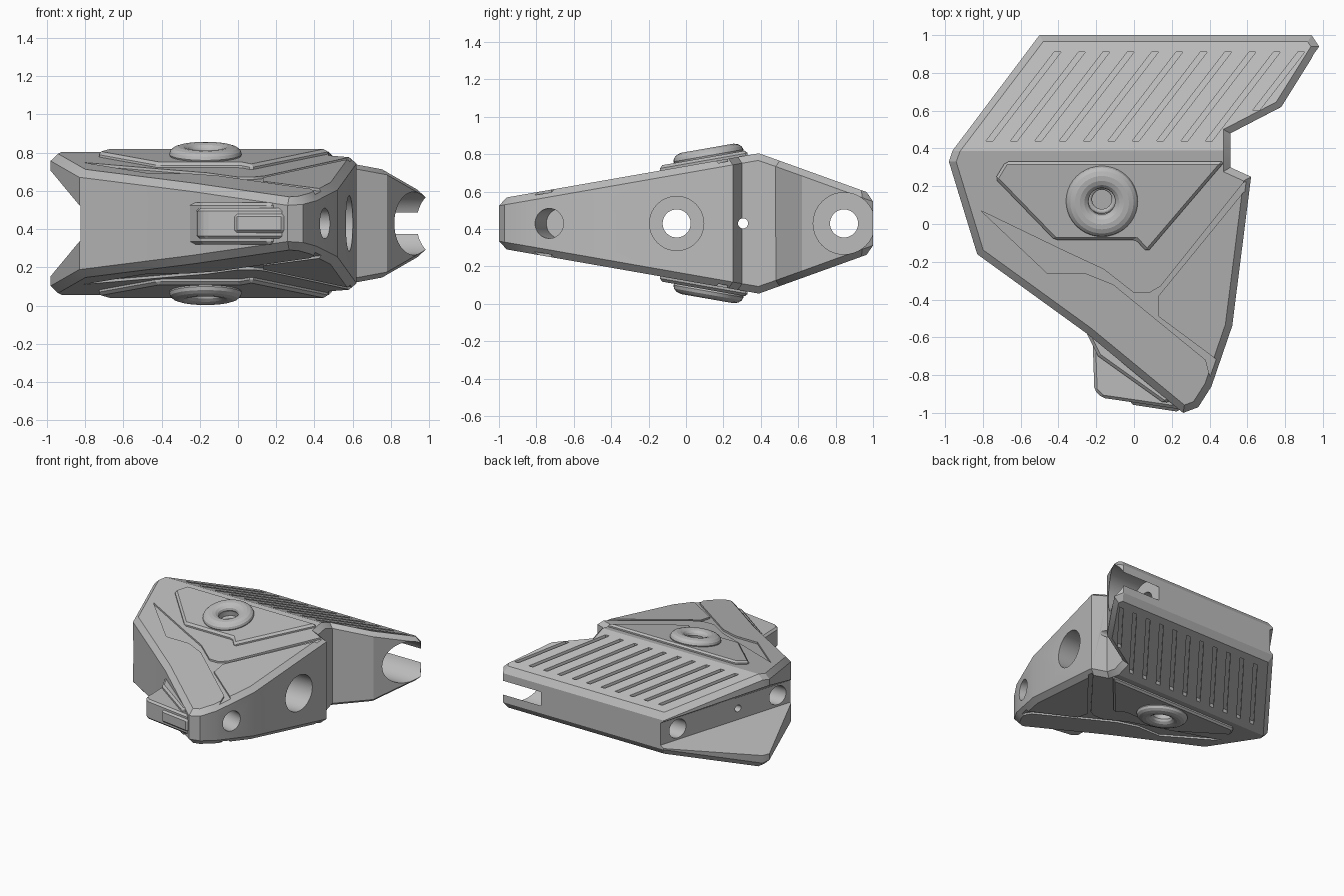
import bpy, bmesh, math
from mathutils import Vector

if "Cube" in bpy.data.objects:
    bpy.data.objects.remove(bpy.data.objects["Cube"])

MID = 0.43          # height of the symmetry plane
TILT = math.atan(0.175)

grey = bpy.data.materials.new("plain grey")
grey.use_nodes = True
grey.diffuse_color = (0.5, 0.5, 0.5, 1)
grey.node_tree.nodes["Principled BSDF"].inputs["Base Color"].default_value = (0.5, 0.5, 0.5, 1)


def half(y):
    """Half thickness of the body, thickest at the ridge."""
    return 0.375 - (0.175 * (0.39 - y) if y < 0.39 else 0.36 * (y - 0.39))


def finish(name, bm):
    bmesh.ops.recalc_face_normals(bm, faces=bm.faces)
    mesh = bpy.data.meshes.new(name)
    bm.to_mesh(mesh)
    bm.free()
    ob = bpy.data.objects.new(name, mesh)
    bpy.context.collection.objects.link(ob)
    mesh.materials.append(grey)
    return ob


def prism(name, pts, lo, hi, side=1):
    """Solid over an outline between two height functions of y."""
    bm = bmesh.new()
    low = [bm.verts.new((x, y, MID + side * lo(y))) for x, y in pts]
    top = [bm.verts.new((x, y, MID + side * hi(y))) for x, y in pts]
    bm.faces.new(low[::-1])
    bm.faces.new(top)
    for i in range(len(pts)):
        j = (i + 1) % len(pts)
        bm.faces.new((low[i], low[j], top[j], top[i]))
    return finish(name, bm)


def rod(name, radius, start, direction, length):
    """Cylinder starting at a point and running along a direction."""
    d = Vector(direction).normalized()
    bm = bmesh.new()
    bmesh.ops.create_cone(bm, cap_ends=True, segments=40, radius1=radius,
                          radius2=radius, depth=length)
    bm.transform(d.to_track_quat('Z', 'Y').to_matrix().to_4x4())
    bmesh.ops.translate(bm, verts=bm.verts, vec=Vector(start) + d * length / 2)
    return finish(name, bm)


def apply_mod(ob, kind, **settings):
    mod = ob.modifiers.new(kind.title(), kind)
    for key, value in settings.items():
        setattr(mod, key, value)
    with bpy.context.temp_override(object=ob, active_object=ob):
        bpy.ops.object.modifier_apply(modifier=mod.name)


def boolean(ob, tool, operation='DIFFERENCE', keep=False):
    apply_mod(ob, 'BOOLEAN', operation=operation, object=tool, solver='EXACT')
    if not keep:
        bpy.data.objects.remove(tool)


def smooth(ob):
    bpy.ops.object.select_all(action='DESELECT')
    ob.select_set(True)
    bpy.context.view_layer.objects.active = ob
    bpy.ops.object.shade_smooth_by_angle(angle=math.radians(25))


# Body: outline cut to the wedge-shaped side profile
outline = [(-0.5, 1), (0.94, 1), (0.98, 0.94), (0.78, 0.62), (0.51, 0.48),
           (0.51, 0.3), (0.62, 0.25), (0.52, -0.54), (0.41, -0.86),
           (0.34, -0.97), (0.26, -1), (-0.25, -0.58), (-0.83, -0.16),
           (-0.98, 0.33), (-0.96, 0.39)]
body = prism("body", outline, lambda y: -1, lambda y: 1)
bm = bmesh.new()
profile = [(-1.2, half(-1.2)), (0.39, half(0.39)), (1.2, half(1.2))]
profile += [(y, -h) for y, h in reversed(profile)]
face = bm.faces.new([bm.verts.new((-2, y, MID + h)) for y, h in profile])
ext = bmesh.ops.extrude_face_region(bm, geom=[face])
bmesh.ops.translate(bm, vec=(4, 0, 0),
                    verts=[g for g in ext["geom"] if isinstance(g, bmesh.types.BMVert)])
boolean(body, finish("profile_tool", bm), 'INTERSECT')

# Chamfer where the walls meet the top and bottom
bm = bmesh.new()
bm.from_mesh(body.data)
rim = []
for e in bm.edges:
    if len(e.link_faces) == 2:
        a, b = sorted(abs(f.normal.z) for f in e.link_faces)
        if a < 0.3 and b > 0.8:
            rim.append(e)
bmesh.ops.bevel(bm, geom=rim, offset=0.037, segments=1, affect='EDGES', clamp_overlap=True)
bm.to_mesh(body.data)
bm.free()

# Flared recess along the left-hand end
start, end = Vector((-0.83, -0.19, 0)), Vector((-0.47, 1.0, 0))
along = (end - start).normalized()
out = Vector((-along.y, along.x, 0))
bm = bmesh.new()
for p in (start - along * 0.6, end + along * 0.4):
    for depth, h in ((0, 0.09), (0.6, 0.47)):
        for s in (1, -1):
            bm.verts.new(p + out * depth + Vector((0, 0, MID + s * h)))
bmesh.ops.convex_hull(bm, input=bm.verts)
boolean(body, finish("recess_tool", bm))

# Cross bores with counterbores, and the blind nose bore
for radius, x, y in ((0.075, -1.5, -0.05), (0.145, 0.3, -0.05), (0.075, -1.5, 0.845),
                     (0.165, 0.6, 0.845), (0.027, -1.5, 0.305)):
    boolean(body, rod("bore_tool", radius, (x, y, MID), (1, 0, 0), 3))
boolean(body, rod("bore_tool", 0.08, (0.25, -0.67, MID), (1, -0.3, 0), 1))

channel = [(-0.81, 0.07), (-0.46, -0.26), (-0.26, -0.26), (-0.11, -0.32),
           (0.38, -0.72), (0.41, -0.84), (0.5, -0.84), (0.44, -0.72),
           (0.13, -0.49), (0.13, -0.38), (0.58, 0.17), (0.7, 0.17), (0.7, 0.26),
           (0.58, 0.22), (0.14, -0.33), (0.08, -0.365), (0, -0.365),
           (-0.16, -0.24), (-0.375, -0.14)]
plate_outline = [(-0.735, 0.24), (-0.68, 0.33), (0.48, 0.33), (0.07, -0.15),
                 (0.01, -0.085), (-0.42, -0.085)]

for side, label in ((1, "upper"), (-1, "lower")):
    # Slanted vent grooves
    for i in range(11):
        x, lo_y = -0.765 + 0.129 * i, 0.44
        top_x = x + 0.36
        if i == 10:
            x, lo_y = 0.645, 0.6
        quad = [(x - 0.018, lo_y), (x + 0.018, lo_y), (top_x + 0.018, 0.91), (top_x - 0.018, 0.91)]
        boolean(body, prism("groove_tool", quad, lambda y: half(y) - 0.03,
                            lambda y: half(y) + 0.1, side))
    # Panel channel
    boolean(body, prism("channel_tool", channel, lambda y: half(y) - 0.014,
                        lambda y: half(y) + 0.1, side))
    # Raised plate
    plate = prism(label + "_plate", plate_outline, lambda y: half(y) - 0.02,
                  lambda y: half(y) + 0.027, side)
    apply_mod(plate, 'BEVEL', width=0.015, segments=1, limit_method='ANGLE')
    # Round socket through plate and body
    normal = Vector((0, -math.sin(TILT), side * math.cos(TILT)))
    centre = Vector((-0.17, 0.12, MID + side * (half(0.12) + 0.035)))
    tool = rod("socket_tool", 0.075, centre - normal * 0.13, normal, 0.4)
    boolean(plate, tool, keep=True)
    boolean(body, tool)
    # Socket collar and inner ring
    for part, major, minor, height, drop in (("collar", 0.13, 0.06, 0.68, 0),
                                             ("inner_ring", 0.066, 0.014, 1, 0.06)):
        bpy.ops.mesh.primitive_torus_add(
            location=centre - normal * drop, rotation=(side * TILT, 0, 0),
            major_radius=major, minor_radius=minor, major_segments=40, minor_segments=14)
        ring = bpy.context.object
        ring.name = label + "_" + part
        ring.scale.z = height
        ring.data.materials.append(grey)
        smooth(ring)

# Front latch: base, jaw and raised grip
latch = (("latch_base", [(-0.26, -0.56), (-0.19, -0.7), (0.16, -0.95), (0.28, -0.9)], 0.11),
         ("latch_jaw", [(-0.22, -0.58), (-0.21, -0.88), (-0.17, -0.92), (0.24, -0.98),
                        (0.3, -0.9), (0, -0.6)], 0.08),
         ("latch_grip", [(-0.02, -0.75), (-0.02, -0.955), (0.24, -0.995), (0.28, -0.9)], 0.05))
for name, pts, h in latch:
    ob = prism(name, pts, lambda y: -h, lambda y: h)
    apply_mod(ob, 'BEVEL', width=0.015, segments=1, limit_method='ANGLE')

smooth(body)
